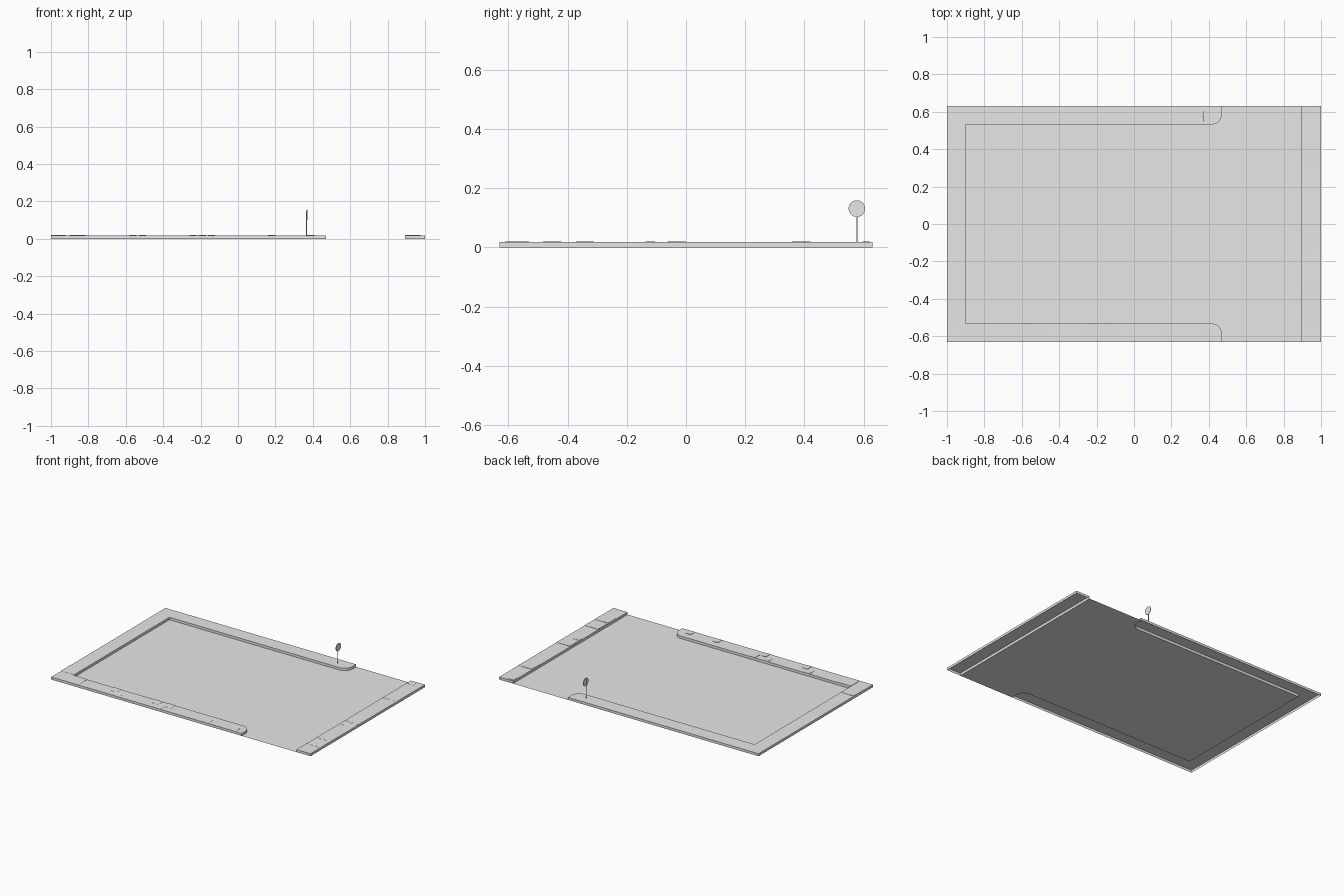
import bpy, bmesh, math

if "Cube" in bpy.data.objects:
    bpy.data.objects.remove(bpy.data.objects["Cube"], do_unlink=True)

HALF_Y, KERB_Y = 0.63, 0.53      # tile edge and kerb line
BACK_X, END_X, STRIP_X = -0.9, 0.47, 0.892
HEIGHT, RADIUS = 0.0175, 0.06    # pavement height and kerb corner radius

grey = bpy.data.materials.new("plain grey")
grey.use_nodes = True
grey.diffuse_color = (0.8, 0.8, 0.8, 1)
grey.node_tree.nodes["Principled BSDF"].inputs["Base Color"].default_value = (0.8, 0.8, 0.8, 1)


def finish(name, bm):
    mesh = bpy.data.meshes.new(name)
    bm.to_mesh(mesh)
    bm.free()
    mesh.materials.append(grey)
    obj = bpy.data.objects.new(name, mesh)
    bpy.context.collection.objects.link(obj)
    return obj


def flat_shape(bm, outline, z):
    return bm.faces.new([bm.verts.new((x, y, z)) for x, y in outline])


def raised_slab(name, outline):
    """Top face with kerb walls, open underneath."""
    bm = bmesh.new()
    top = flat_shape(bm, outline, HEIGHT)
    low = [bm.verts.new((x, y, 0)) for x, y in outline]
    high = list(top.verts)
    for i in range(len(low)):
        j = (i + 1) % len(low)
        bm.faces.new((low[i], low[j], high[j], high[i]))
    return finish(name, bm)


# Rounded kerb end, then the whole inner kerb line from front to back
kerb = [(END_X, -HALF_Y)]
for i in range(9):
    a = math.radians(90 * i / 8)
    kerb.append((END_X - RADIUS + RADIUS * math.cos(a),
                 -KERB_Y - RADIUS + RADIUS * math.sin(a)))
kerb.append((BACK_X, -KERB_Y))
kerb += [(x, -y) for x, y in reversed(kerb)]

# Pavements
raised_slab("main_pavement", [(-1, -HALF_Y)] + kerb + [(-1, HALF_Y)])
raised_slab("side_pavement", [(STRIP_X, -HALF_Y), (1, -HALF_Y), (1, HALF_Y), (STRIP_X, HALF_Y)])

# Road surface between the kerbs
bm = bmesh.new()
flat_shape(bm, [(STRIP_X, HALF_Y)] + kerb[::-1] + [(STRIP_X, -HALF_Y)], 0)
road = finish("road", bm)
bm = bmesh.new()
bm.from_mesh(road.data)
bm.normal_update()
if bm.faces[:][0].normal.z < 0:
    bmesh.ops.reverse_faces(bm, faces=bm.faces[:])
bm.to_mesh(road.data)
bm.free()

# Uneven paving stones: left edge, front edge, width, depth
stones = [
    (0.895, 0.32, 0.105, 0.1), (0.895, -0.1, 0.105, 0.1),
    (0.895, -0.41, 0.105, 0.1), (0.895, -0.52, 0.105, 0.1),
    (0.895, 0.58, 0.05, 0.04), (0.895, -0.155, 0.05, 0.05),
    (-1, -0.52, 0.1, 0.1), (-0.9, -HALF_Y, 0.11, 0.1),
]
stones += [(x, -0.58, 0.05, 0.05) for x in (-0.58, -0.26, -0.16)]
stones += [(x, -HALF_Y, 0.05, 0.05) for x in (-0.53, -0.21, 0.16, 0.37)]
bm = bmesh.new()
for x, y, w, d in stones:
    corners = [(x, y), (x + w, y), (x + w, y + d), (x, y + d)]
    lifts = (0.001, 0.0003, 0.001, 0.0025)
    low = [bm.verts.new((cx, cy, HEIGHT)) for cx, cy in corners]
    high = [bm.verts.new((cx, cy, HEIGHT + up)) for (cx, cy), up in zip(corners, lifts)]
    bm.faces.new(high)
    for i in range(4):
        j = (i + 1) % 4
        bm.faces.new((low[i], low[j], high[j], high[i]))
finish("paving_stones", bm)


def cylinder(name, radius, depth, location, sides, turn=0):
    bpy.ops.mesh.primitive_cylinder_add(vertices=sides, radius=radius, depth=depth,
                                        location=location, rotation=(0, turn, 0))
    obj = bpy.context.object
    obj.name = name
    obj.data.materials.append(grey)
    bpy.ops.object.shade_smooth_by_angle()


# Round road sign on a thin post
cylinder("sign_post", 0.002, 0.135, (0.366, 0.577, HEIGHT + 0.0675), 12)
cylinder("sign_disc", 0.028, 0.003, (0.3695, 0.577, 0.131), 32, math.pi / 2)
